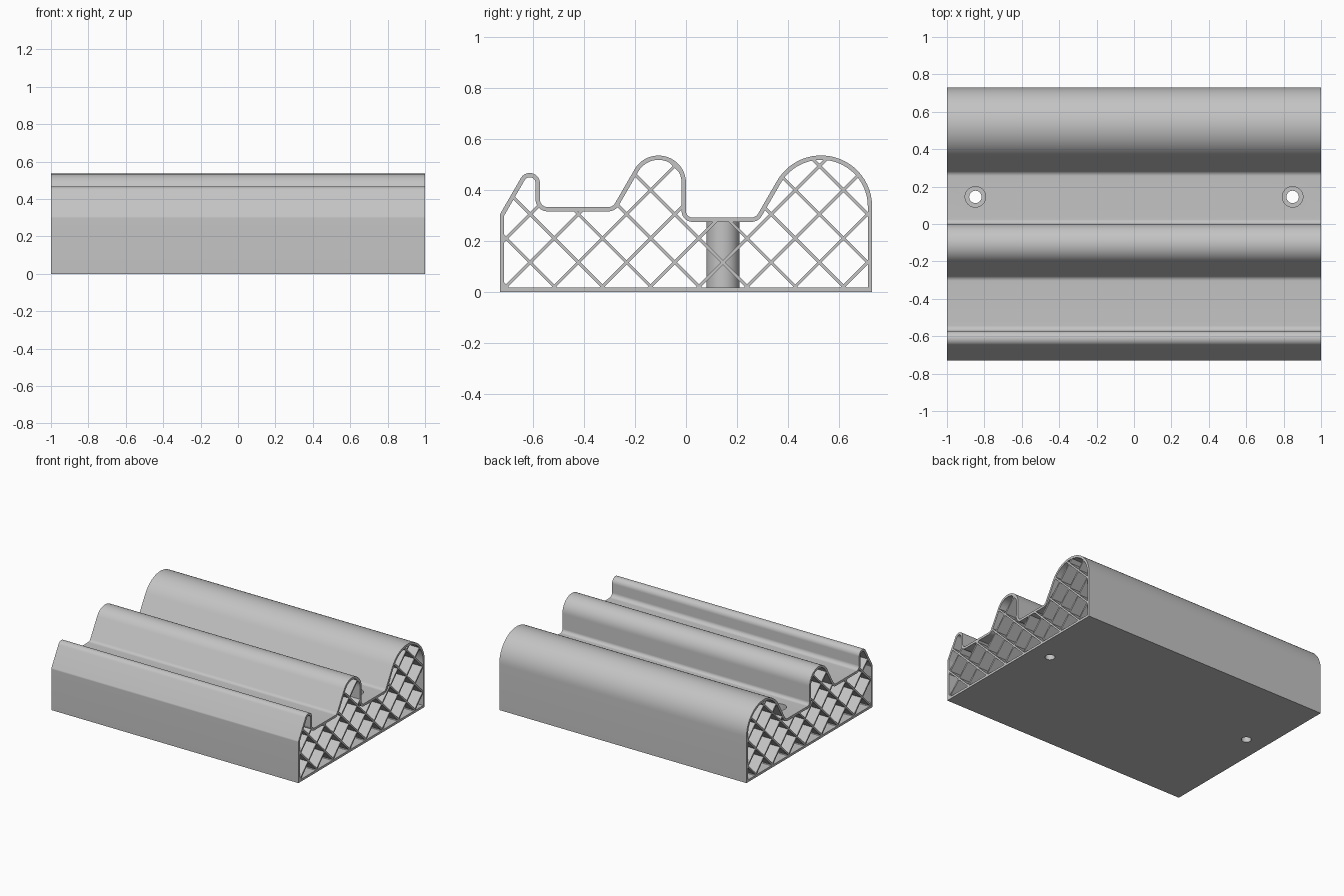
import bpy, bmesh, math
from mathutils import Vector

cube = bpy.data.objects.get("Cube")
if cube:
    bpy.data.objects.remove(cube, do_unlink=True)

HALF = 1.0          # half length along x
WALL = 0.017
RIB = 0.012
PITCH = 0.189       # lattice spacing
BOSS_Y = 0.145
BOSS_X = (-0.848, 0.848)

grey = bpy.data.materials.new("plain grey")
grey.use_nodes = True
COLOUR = (0.55, 0.55, 0.55, 1)
grey.diffuse_color = COLOUR
grey.node_tree.nodes["Principled BSDF"].inputs["Base Color"].default_value = COLOUR


def finish(name, bm):
    bmesh.ops.recalc_face_normals(bm, faces=bm.faces)
    mesh = bpy.data.meshes.new(name)
    bm.to_mesh(mesh)
    bm.free()
    mesh.materials.append(grey)
    obj = bpy.data.objects.new(name, mesh)
    bpy.context.collection.objects.link(obj)
    return obj


def activate(obj):
    bpy.ops.object.select_all(action='DESELECT')
    obj.select_set(True)
    bpy.context.view_layer.objects.active = obj


def cut(obj, cutter):
    mod = obj.modifiers.new("cut", 'BOOLEAN')
    mod.operation = 'DIFFERENCE'
    mod.solver = 'EXACT'
    mod.use_self = True
    mod.object = cutter
    activate(obj)
    bpy.ops.object.modifier_apply(modifier=mod.name)


def rounded(corners):
    """Round each (y, z, radius) corner of a closed outline."""
    out = []
    for i, (y, z, r) in enumerate(corners):
        p = Vector((y, z))
        if r == 0:
            out.append(p)
            continue
        a = (Vector(corners[i - 1][:2]) - p).normalized()
        b = (Vector(corners[(i + 1) % len(corners)][:2]) - p).normalized()
        half = a.angle(b) / 2
        centre = p + (a + b).normalized() * (r / math.sin(half))
        start = p + a * (r / math.tan(half)) - centre
        end = p + b * (r / math.tan(half)) - centre
        sweep = math.pi - 2 * half
        steps = max(4, int(sweep / math.radians(6)))
        for k in range(steps + 1):
            t = k / steps
            out.append(centre + (start * math.sin((1 - t) * sweep)
                                 + end * math.sin(t * sweep)) / math.sin(sweep))
    return out


def inset(points, dist):
    """Offset a clockwise outline inwards with mitred corners."""
    out = []
    for i, p in enumerate(points):
        d1 = (p - points[i - 1]).normalized()
        d2 = (points[(i + 1) % len(points)] - p).normalized()
        n1, n2 = Vector((d1.y, -d1.x)), Vector((d2.y, -d2.x))
        out.append(p + (n1 + n2) * (dist / (1 + n1.dot(n2))))
    return out


def add_prism(bm, outline, half):
    ends = [[bm.verts.new((x, p.x, p.y)) for p in outline] for x in (-half, half)]
    n = len(outline)
    for i in range(n):
        j = (i + 1) % n
        bm.faces.new((ends[0][i], ends[0][j], ends[1][j], ends[1][i]))
    bm.faces.new(ends[0])
    bm.faces.new(ends[1])


def turned(name, profile):
    """Solids of revolution from (radius, z) steps, one at each screw position."""
    bm = bmesh.new()
    seg = 40
    for x in BOSS_X:
        rings = [[bm.verts.new((x + r * math.cos(math.tau * k / seg),
                                BOSS_Y + r * math.sin(math.tau * k / seg), z))
                  for k in range(seg)] for r, z in profile]
        for lo, hi in zip(rings, rings[1:]):
            for k in range(seg):
                m = (k + 1) % seg
                bm.faces.new((lo[k], lo[m], hi[m], hi[k]))
        bm.faces.new(rings[0])
        bm.faces.new(rings[-1])
    return finish(name, bm)


# Side profile: three ridges with two flat troughs between them
SLOPE = math.sqrt(3)
outer = rounded([
    (-0.73, 0, 0), (-0.73, 0.304, 0.02),
    (-0.573, 0.304 + 0.157 * SLOPE, 0.04), (-0.573, 0.333, 0.03),
    (-0.287, 0.333, 0.03), (0, 0.333 + 0.287 * SLOPE, 0.108),
    (0, 0.292, 0.025), (0.274, 0.292, 0.03),
    (0.73, 0.292 + 0.456 * SLOPE, 0.2), (0.73, 0, 0)])
inner = inset(outer, WALL)
middle = inset(outer, WALL / 2)

# Hollow shell, open at both ends
bm = bmesh.new()
loops = [[bm.verts.new((x, p.x, p.y)) for p in line]
         for line, x in ((outer, -HALF), (outer, HALF), (inner, HALF), (inner, -HALF))]
for a in range(4):
    la, lb = loops[a], loops[(a + 1) % 4]
    for i in range(len(outer)):
        j = (i + 1) % len(outer)
        bm.faces.new((la[i], la[j], lb[j], lb[i]))
shell = finish("ridged_shell", bm)

# Diagonal lattice ribs, each clipped to the inside of the shell
bm = bmesh.new()
for side, first in ((1, 0.261), (-1, 0.029)):
    along = Vector((1, -side)).normalized()
    across = Vector((1, side)).normalized()
    for k in range(-8, 9):
        level = (first + k * PITCH) / math.sqrt(2)
        hits = []
        for i, q in enumerate(middle):
            p = middle[i - 1]
            dp, dq = p.dot(across) - level, q.dot(across) - level
            if (dp < 0) != (dq < 0):
                hits.append(p.lerp(q, dp / (dp - dq)).dot(along))
        hits.sort()
        for s, e in zip(hits[::2], hits[1::2]):
            add_prism(bm, [along * t + across * (level + w) for t, w in (
                (s, -RIB / 2), (e, -RIB / 2), (e, RIB / 2), (s, RIB / 2))], HALF - 0.0005)
lattice = finish("lattice_ribs", bm)

# Screw bosses with counterbored through holes
bosses = turned("screw_bosses", [(0.065, 0.008), (0.065, 0.284)])
hole = turned("hole_cutter", [(0.033, -0.1), (0.033, 0.19), (0.055, 0.19), (0.055, 0.4)])
core = turned("boss_cutter", [(0.062, 0.004), (0.062, 0.288)])
cut(shell, hole)
cut(bosses, hole)
cut(lattice, core)
for helper in (hole, core):
    bpy.data.objects.remove(helper, do_unlink=True)

for obj in (shell, bosses, lattice):
    activate(obj)
    bpy.ops.object.shade_smooth_by_angle(angle=math.radians(30))
